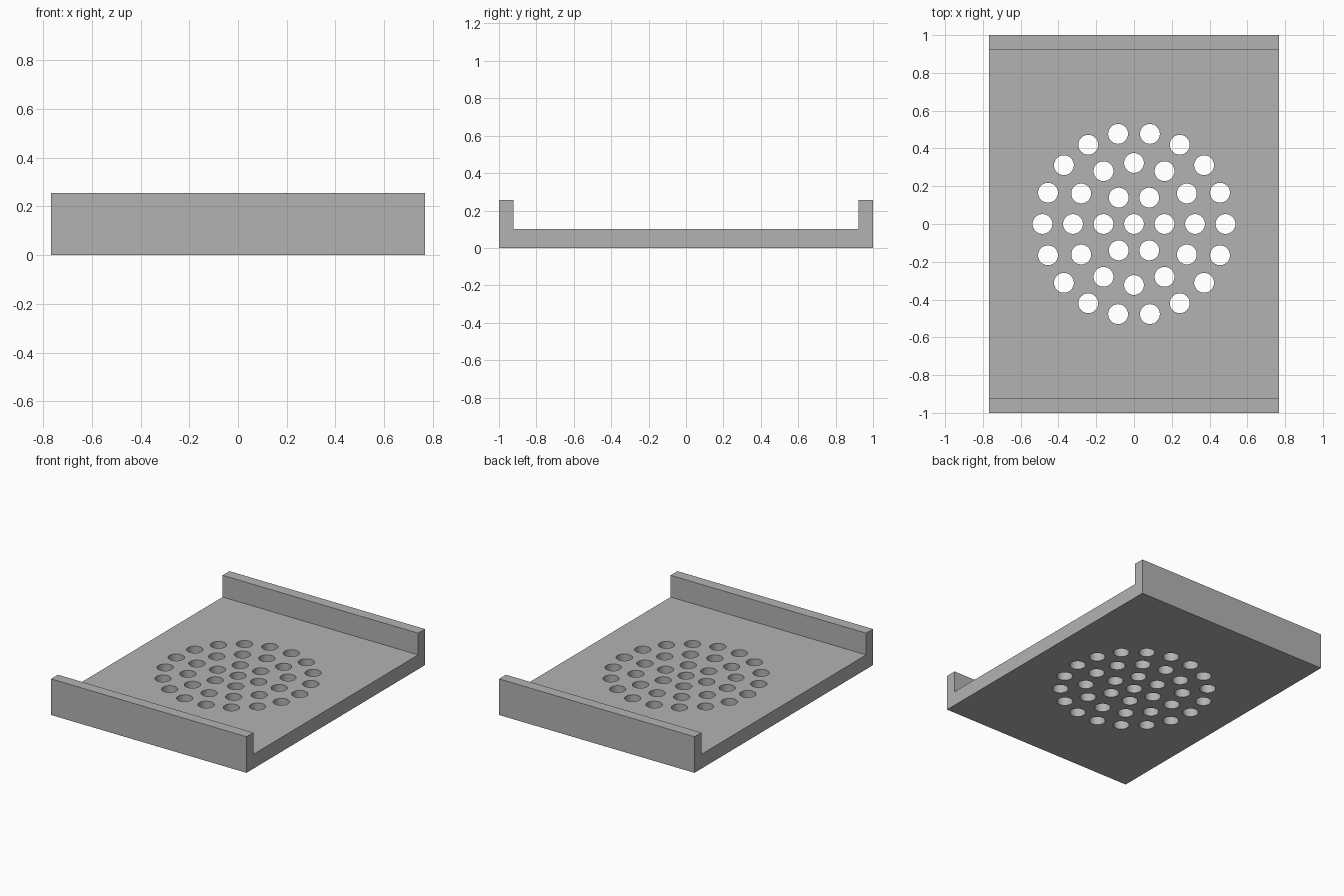
import bpy, bmesh, math
from mathutils import Matrix

if "Cube" in bpy.data.objects:
    bpy.data.objects.remove(bpy.data.objects["Cube"])

HALF_W, HEIGHT, FLOOR, LIP = 0.767, 0.256, 0.102, 0.077
HOLE_R, RING_STEP = 0.0525, 0.1615

grey = bpy.data.materials.new("mid grey")
grey.diffuse_color = (0.45, 0.45, 0.45, 1)
grey.use_nodes = True
grey.node_tree.nodes["Principled BSDF"].inputs["Base Color"].default_value = grey.diffuse_color


def make_object(name, bm):
    bmesh.ops.recalc_face_normals(bm, faces=bm.faces[:])
    mesh = bpy.data.meshes.new(name)
    bm.to_mesh(mesh)
    bm.free()
    mesh.materials.append(grey)
    obj = bpy.data.objects.new(name, mesh)
    bpy.context.collection.objects.link(obj)
    return obj


# Tray: channel profile in the y-z plane, extruded along x
inner = 1 - LIP
profile = [(-1, 0), (1, 0), (1, HEIGHT), (inner, HEIGHT),
           (inner, FLOOR), (-inner, FLOOR), (-inner, HEIGHT), (-1, HEIGHT)]
bm = bmesh.new()
face = bm.faces.new([bm.verts.new((-HALF_W, y, z)) for y, z in profile])
ext = bmesh.ops.extrude_face_region(bm, geom=[face])
bmesh.ops.translate(bm, vec=(2 * HALF_W, 0, 0),
                    verts=[g for g in ext["geom"] if isinstance(g, bmesh.types.BMVert)])
tray = make_object("drain_tray", bm)

# Hole cutters: one in the centre, then rings of 6, 12 and 18
bm = bmesh.new()
for ring in range(4):
    count = max(1, 6 * ring)
    for i in range(count):
        a = math.tau * i / count
        r = RING_STEP * ring
        bmesh.ops.create_cone(
            bm, cap_ends=True, segments=48, radius1=HOLE_R, radius2=HOLE_R, depth=0.4,
            matrix=Matrix.Translation((r * math.cos(a), r * math.sin(a), FLOOR / 2)))
cutter = make_object("hole_cutter", bm)
cutter.hide_render = True

# Cut the holes through the floor
cut = tray.modifiers.new("holes", 'BOOLEAN')
cut.operation = 'DIFFERENCE'
cut.solver = 'EXACT'
cut.object = cutter
bpy.context.view_layer.objects.active = tray
tray.select_set(True)
cutter.select_set(False)
bpy.ops.object.modifier_apply(modifier=cut.name)
bpy.data.objects.remove(cutter)

# Smooth hole walls, crisp edges
bpy.ops.object.shade_smooth_by_angle(angle=math.radians(30))
